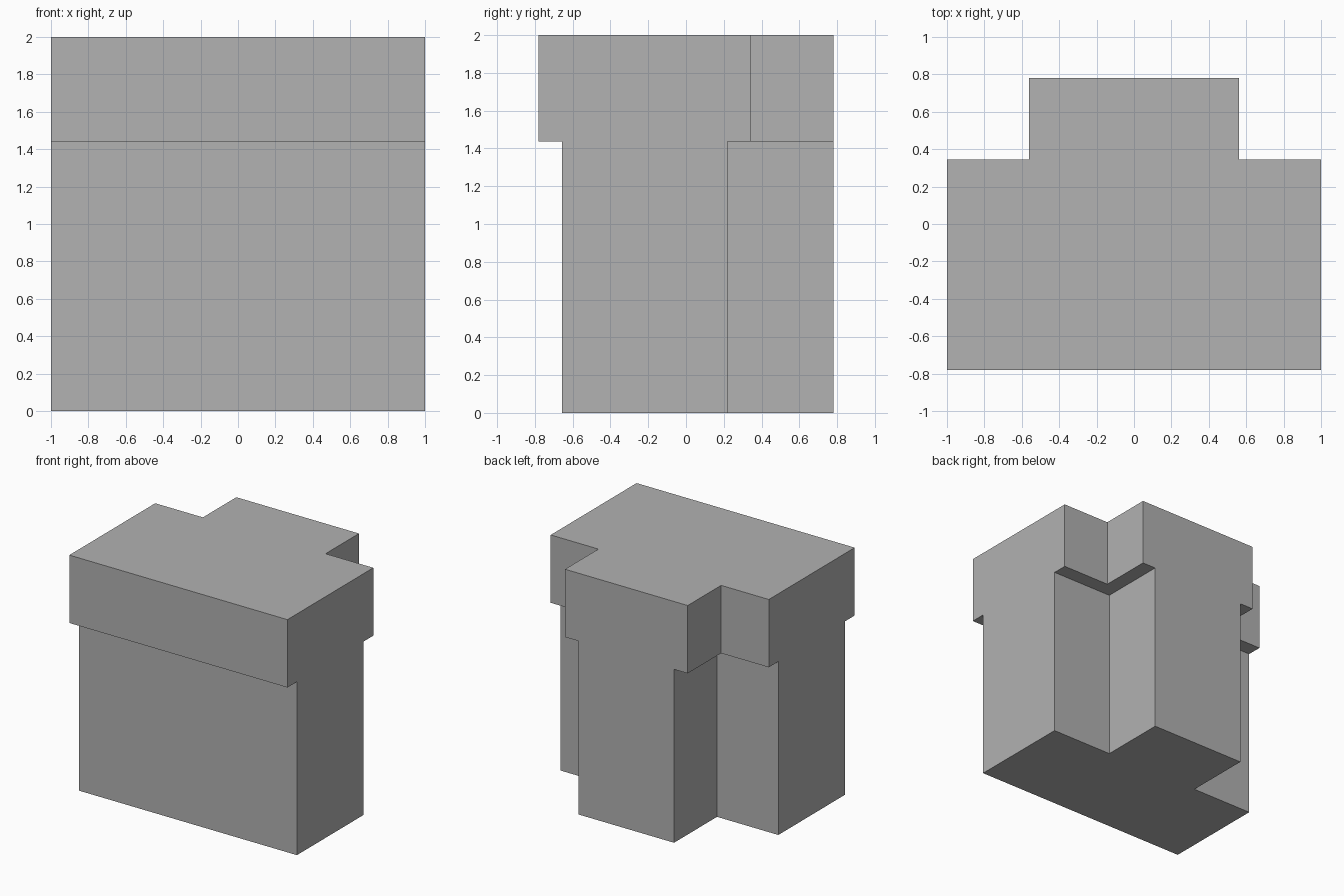
import bpy
import bmesh

cube = bpy.data.objects.get("Cube")
if cube:
    bpy.data.objects.remove(cube, do_unlink=True)

# Single grey material
GREY = (0.445, 0.445, 0.445, 1.0)
grey = bpy.data.materials.new("plain_grey")
grey.use_nodes = True
grey.diffuse_color = GREY
grey.node_tree.nodes["Principled BSDF"].inputs["Base Color"].default_value = GREY

TOP, LEDGE, BACK = 2.0, 1.4375, 0.78125


def half_outline(front, shoulder, neck):
    """Left half of a T-shaped plan, from the front corner to the back."""
    return [(1.0, front), (1.0, shoulder), (neck, shoulder), (neck, BACK)]


def mirror(points):
    return [(-x, y) for x, y in reversed(points)]


def add_face(bm, points, z):
    return bm.faces.new([bm.verts.new((x, y, z)) for x, y in points])


def add_walls(bm, outline, low, high):
    for a, b in zip(outline, outline[1:] + outline[:1]):
        corners = [(*a, low), (*b, low), (*b, high), (*a, high)]
        bm.faces.new([bm.verts.new(c) for c in corners])


def finish(bm, name):
    bmesh.ops.remove_doubles(bm, verts=bm.verts, dist=0.0001)
    mesh = bpy.data.meshes.new(name)
    bm.to_mesh(mesh)
    bm.free()
    mesh.materials.append(grey)
    bpy.context.collection.objects.link(bpy.data.objects.new(name, mesh))


body = half_outline(-0.65625, 0.21875, 0.4375)
cap = half_outline(-BACK, 0.34375, 0.5625)

# Lower block: walls and base, open where it meets the upper block
bm = bmesh.new()
outline = body + mirror(body)
add_walls(bm, outline, 0.0, LEDGE)
add_face(bm, outline[::-1], 0.0)
finish(bm, "lower_block")

# Upper block: walls, top, and the undersides that overhang the lower block
bm = bmesh.new()
outline = cap + mirror(cap)
add_walls(bm, outline, LEDGE, TOP)
add_face(bm, outline, TOP)
front_strip = [cap[0], *mirror(cap[:1]), *mirror(body[:1]), body[0]]
notch_strip = body[1:] + cap[:0:-1]
for strip in (front_strip, notch_strip, mirror(notch_strip)):
    face = add_face(bm, strip, LEDGE)
    face.normal_update()
    if face.normal.z > 0:
        face.normal_flip()
finish(bm, "upper_block")
